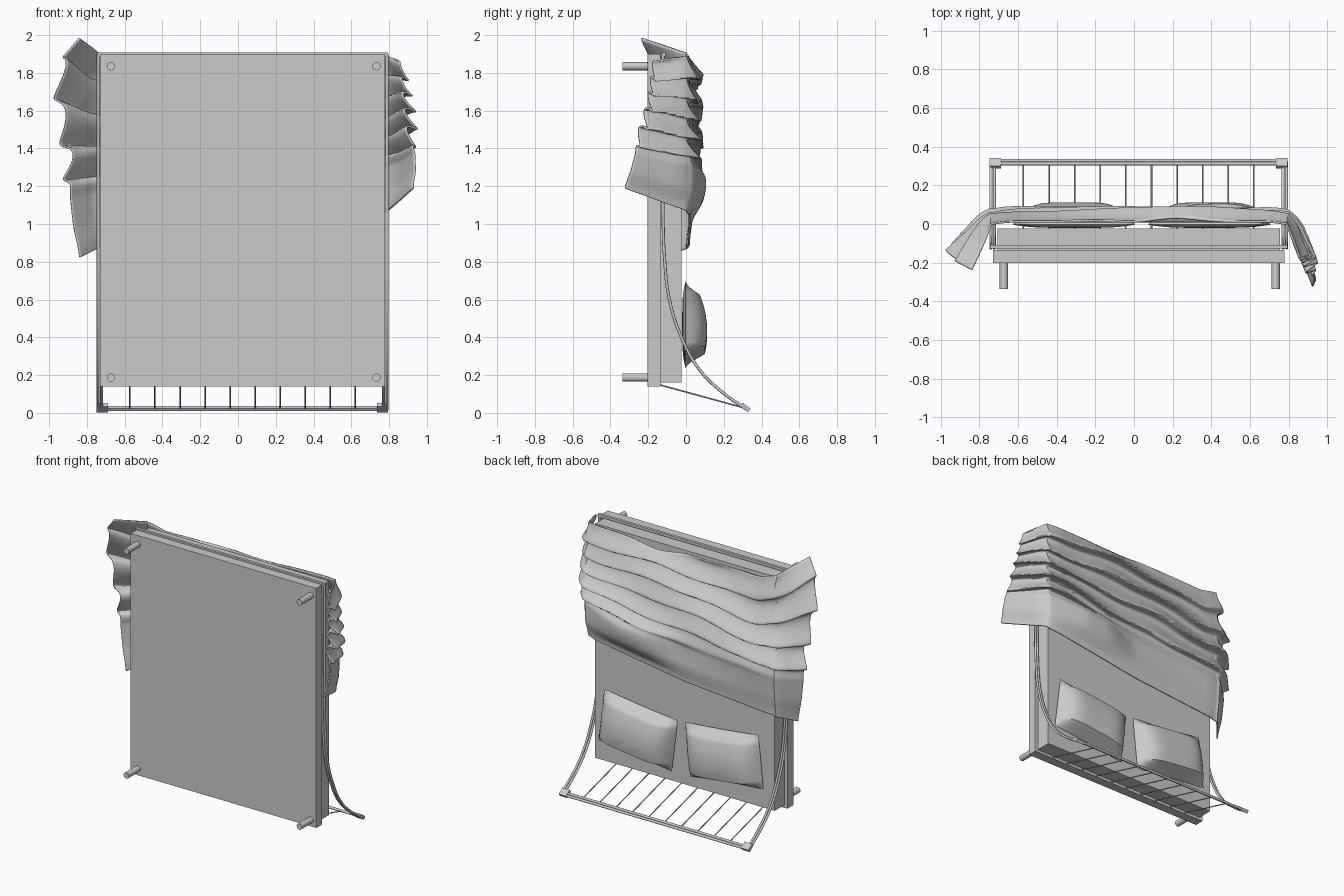
import bpy, bmesh, math
from mathutils import Vector, Matrix

if "Cube" in bpy.data.objects:
    bpy.data.objects.remove(bpy.data.objects["Cube"], do_unlink=True)

gray = bpy.data.materials.new("light_gray")
gray.use_nodes = True
gray.diffuse_color = (0.6, 0.6, 0.6, 1)
gray.node_tree.nodes["Principled BSDF"].inputs["Base Color"].default_value = (0.6, 0.6, 0.6, 1)


def add(name, bm, smooth=False):
    bmesh.ops.recalc_face_normals(bm, faces=bm.faces)
    mesh = bpy.data.meshes.new(name)
    bm.to_mesh(mesh)
    bm.free()
    mesh.materials.append(gray)
    ob = bpy.data.objects.new(name, mesh)
    bpy.context.collection.objects.link(ob)
    if smooth:
        bpy.context.view_layer.objects.active = ob
        ob.select_set(True)
        bpy.ops.object.shade_smooth_by_angle(angle=math.radians(40))
        ob.select_set(False)
    return ob


def box(name, lo, hi, tilt=0):
    lo, hi = Vector(lo), Vector(hi)
    bm = bmesh.new()
    m = Matrix.Translation((lo + hi) / 2) @ Matrix.Rotation(tilt, 4, "X")
    bmesh.ops.create_cube(bm, size=1, matrix=m @ Matrix.Diagonal((*(hi - lo), 1)))
    return add(name, bm)


def rod(name, a, b, r, sides=16):
    a, b = Vector(a), Vector(b)
    bm = bmesh.new()
    m = Matrix.Translation((a + b) / 2) @ (b - a).to_track_quat("Z", "Y").to_matrix().to_4x4()
    bmesh.ops.create_cone(bm, cap_ends=True, segments=sides, radius1=r, radius2=r,
                          depth=(b - a).length, matrix=m)
    return add(name, bm, True)


def tube(name, pts, r):
    cu = bpy.data.curves.new(name, "CURVE")
    cu.dimensions = "3D"
    cu.bevel_depth, cu.bevel_resolution, cu.resolution_u = r, 2, 6
    cu.use_fill_caps = True
    sp = cu.splines.new("BEZIER")
    sp.bezier_points.add(len(pts) - 1)
    for p, co in zip(sp.bezier_points, pts):
        p.co = co
        p.handle_left_type = p.handle_right_type = "AUTO"
    cu.materials.append(gray)
    bpy.context.collection.objects.link(bpy.data.objects.new(name, cu))


def surface(bm, nu, nv, fn):
    grid = [[bm.verts.new(fn(i / nu, j / nv)) for j in range(nv + 1)] for i in range(nu + 1)]
    for i in range(nu):
        for j in range(nv):
            bm.faces.new((grid[i][j], grid[i + 1][j], grid[i + 1][j + 1], grid[i][j + 1]))


def smoothstep(a, b, x):
    t = min(max((x - a) / (b - a), 0), 1)
    return t * t * (3 - 2 * t)


def lerp_table(table, x):
    for (x0, y0), (x1, y1) in zip(table, table[1:]):
        if x <= x1:
            return y0 + (y1 - y0) * max(0, (x - x0) / (x1 - x0))
    return table[-1][1]


# Base, mattress and legs
box("bed_base", (-0.73, -0.203, 0.14), (0.778, -0.135, 1.9))
box("mattress", (-0.705, -0.135, 0.16), (0.755, -0.023, 1.88))
for x in (-0.673, 0.733):
    for z in (0.187, 1.835):
        rod("leg", (x, -0.335, z), (x, -0.2, z), 0.022)

# Curved side rails made of paired tubes, and the foot rail
rail = [(-0.122, 1.9), (-0.122, 1.1), (-0.113, 0.81), (-0.088, 0.6), (-0.02, 0.39),
        (0.07, 0.23), (0.185, 0.115), (0.32, 0.018)]
for cx in (-0.731, 0.78):
    for off in (-0.009, 0.009):
        tube("side_rail", [(cx + off, y, z) for y, z in rail], 0.008)
box("foot_rail", (-0.745, -0.128, 1.888), (0.793, -0.108, 1.908))

# Headboard rail, corner blocks and spindles
for dy in (-0.009, 0.007):
    rod("headboard_rail", (-0.73, 0.321 + dy, 0.023 - dy * 0.6), (0.78, 0.321 + dy, 0.023 - dy * 0.6), 0.009)
for cx in (-0.718, 0.765):
    box("corner_block", (cx - 0.03, 0.288, 0.016), (cx + 0.03, 0.34, 0.04), math.radians(-37))
for i in range(10):
    x = -0.572 + i * 0.1325
    rod("spindle", (x, -0.137, 0.148), (x, 0.31, 0.026), 0.004, 8)


# Pillows: steep bevels above and below, rounding off softly at the sides
def pillow(cx, angle):
    w, h = 0.3, 0.196
    rot = Matrix.Translation((cx, 0, 0.468)) @ Matrix.Rotation(-angle, 4, "Y")

    def front(u, v):
        a, b = 2 * u - 1, 2 * v - 1
        d = max(abs(b) * h - h + 0.055, 0) / 0.055
        side = 1 - abs(a) ** 5
        y = (1 - d) * side * (0.07 + 0.042 * (1 - b * b) - 0.018 * b)
        return rot @ Vector((a * w, y - 0.002, b * h * (1 - 0.03 * (1 - a * a) * abs(b) ** 6)))

    def back(u, v):
        p = front(u, v)
        edge = max(abs(2 * u - 1), abs(2 * v - 1))
        p.y = -0.002 - 0.018 * (1 - edge ** 4)
        return p

    bm = bmesh.new()
    surface(bm, 30, 28, front)
    surface(bm, 30, 28, back)
    bmesh.ops.remove_doubles(bm, verts=bm.verts, dist=0.0005)
    add("pillow", bm, True)


pillow(0.39, math.radians(7))
pillow(-0.31, math.radians(-6))

# Blanket: pleated sheet over the mattress with a loose flap down each side
LEFT, RIGHT = -0.735, 0.785
hem = [(-1.0, 0.82), (-0.7, 0.88), (0, 0.94), (0.76, 1.055), (1.15, 1.19)]
top_edge = [(-1.0, 1.98), (-0.78, 1.89), (-0.6, 1.84), (0.78, 1.86), (1.15, 1.83)]
# how far each flap reaches sideways and toward the front, from top to hem
flaps = {-1: ([(0, 0.09), (0.12, 0.17), (0.25, 0.2), (0.5, 0.14), (1, 0.1)],
              [(0, 0.26), (0.25, 0.17), (0.6, 0.13), (1, 0.12)]),
         1: ([(0, 0.07), (0.3, 0.09), (1, 0.14)],
             [(0, 0.19), (0.3, 0.22), (0.6, 0.28), (1, 0.34)])}


def blanket_point(u, v):
    side, t = 0, 0
    if u < 0.18:
        side, t = -1, 1 - u / 0.18
    elif u > 0.8:
        side, t = 1, (u - 0.8) / 0.2
    x = LEFT + min(max((u - 0.18) / 0.62, 0), 1) * (RIGHT - LEFT)
    s = x + side * t * (0.26 if side < 0 else 0.36)
    # rounded shoulder where the sheet leaves the mattress
    near = max(0, 1 - min(abs(s - LEFT), abs(s - RIGHT)) / 0.12)
    y = 0.012 - 0.012 * near * near * (side == 0)
    if side:
        out, drop = flaps[side]
        x += side * t * lerp_table(out, v)
        y -= t * lerp_table(drop, v)
    # drooping pleats that wander and fade into the plain lower panel
    count = 4.1 + 0.45 * math.sin(s * 1.6)
    phase = 2 * math.pi * (count * v / 0.62 + 0.12 * math.sin(5 * s + 6 * v)
                           + 0.06 * math.sin(10 * s - 8 * v))
    fade = 1 - smoothstep(0.56, 0.74, v)
    crest = 0.5 - 0.5 * math.cos(phase)
    amp = 0.062 + 0.015 * math.sin(4 * s + 9 * v)
    swell = (0.06 * (1 - smoothstep(0.05, 0.4, abs(s - 0.4)))
             * math.sin(math.pi * min(1, max(0, (v - 0.55) / 0.4))))
    panel = (0.026 + 0.01 * math.sin(3 * s + 7 * v)) * (1 - 0.8 * smoothstep(0.85, 1, v)) + swell
    bulge = amp * crest * fade + (1 - fade) * panel
    turn = smoothstep(0, 0.35, t) * math.radians(62)
    x += side * math.sin(turn) * bulge
    y += math.cos(turn) * bulge
    z0, z1 = lerp_table(top_edge, s), lerp_table(hem, s)
    z = z0 + (z1 - z0) * v - (0.05 * crest + 0.012 * math.sin(phase)) * fade
    return Vector((x, y, z + 0.03 * (1 - v)))


bm = bmesh.new()
surface(bm, 110, 110, blanket_point)
bmesh.ops.smooth_vert(bm, verts=bm.verts, factor=0.5, use_axis_x=True, use_axis_y=True, use_axis_z=True)
blanket = add("blanket", bm, True)
thick = blanket.modifiers.new("thickness", "SOLIDIFY")
thick.thickness, thick.offset = 0.01, 0
